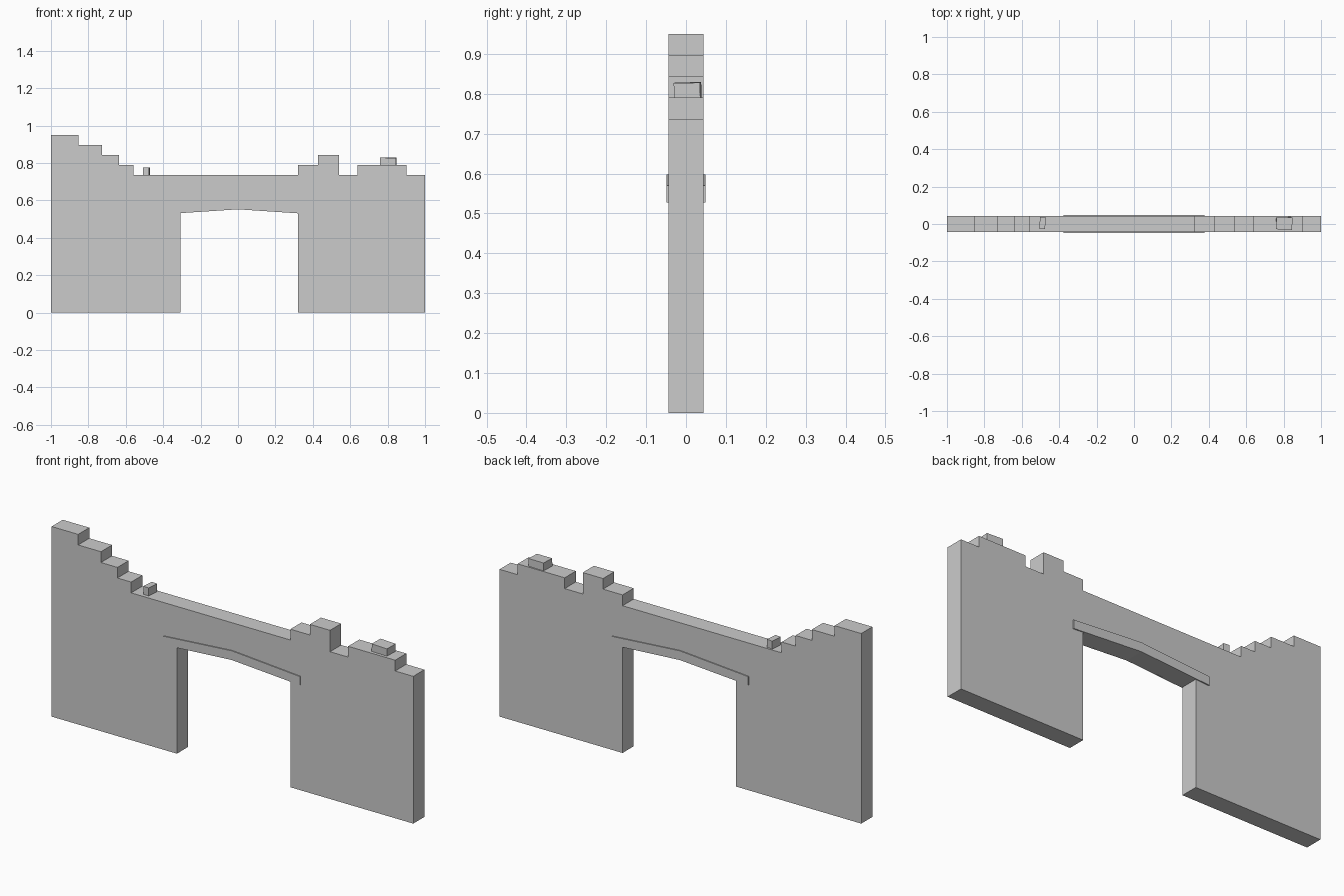
import bpy, bmesh, math

if "Cube" in bpy.data.objects:
    bpy.data.objects.remove(bpy.data.objects["Cube"])


def extrude_profile(name, points, y0, y1):
    """Solid from an (x, z) outline, extruded between two y positions."""
    bm = bmesh.new()
    face = bm.faces.new([bm.verts.new((x, y0, z)) for x, z in points])
    res = bmesh.ops.extrude_face_region(bm, geom=[face])
    verts = [v for v in res["geom"] if isinstance(v, bmesh.types.BMVert)]
    bmesh.ops.translate(bm, verts=verts, vec=(0, y1 - y0, 0))
    bmesh.ops.recalc_face_normals(bm, faces=bm.faces)
    mesh = bpy.data.meshes.new(name)
    bm.to_mesh(mesh)
    bm.free()
    obj = bpy.data.objects.new(name, mesh)
    bpy.context.collection.objects.link(obj)
    return obj


def stone(name, loc, size, rot):
    bpy.ops.mesh.primitive_cube_add(size=1, location=loc, rotation=[math.radians(a) for a in rot])
    obj = bpy.context.object
    obj.name = name
    obj.scale = size


# Ruined wall: stepped top given as (right end of step, height)
HALF = 0.044
steps = [(-0.853, 0.95), (-0.727, 0.897), (-0.636, 0.843), (-0.56, 0.79), (0.32, 0.736),
         (0.428, 0.79), (0.54, 0.843), (0.64, 0.736), (0.90, 0.79), (1.0, 0.736)]
outline = [(-1, 0)]
x = -1
for x_end, z in steps:
    outline += [(x, z), (x_end, z)]
    x = x_end
# Doorway with a shallow pointed head
outline += [(1, 0), (0.32, 0), (0.32, 0.531), (0, 0.552), (-0.307, 0.532), (-0.307, 0)]
extrude_profile("wall", outline, -HALF, HALF)

# Lintel strips, front and back
lintel = [(-0.378, 0.527), (0, 0.552), (0.376, 0.527),
          (0.376, 0.57), (0, 0.598), (-0.378, 0.57)]
for label, s in (("front", -1), ("back", 1)):
    extrude_profile("lintel_" + label, lintel, s * HALF, s * 0.049)

# Loose stones on the wall top
stone("small_stone", (-0.489, 0.005, 0.755), (0.031, 0.06, 0.042), (0, 0, -5))
stone("large_stone", (0.803, 0.004, 0.808), (0.086, 0.066, 0.04), (1, 1, -2))
